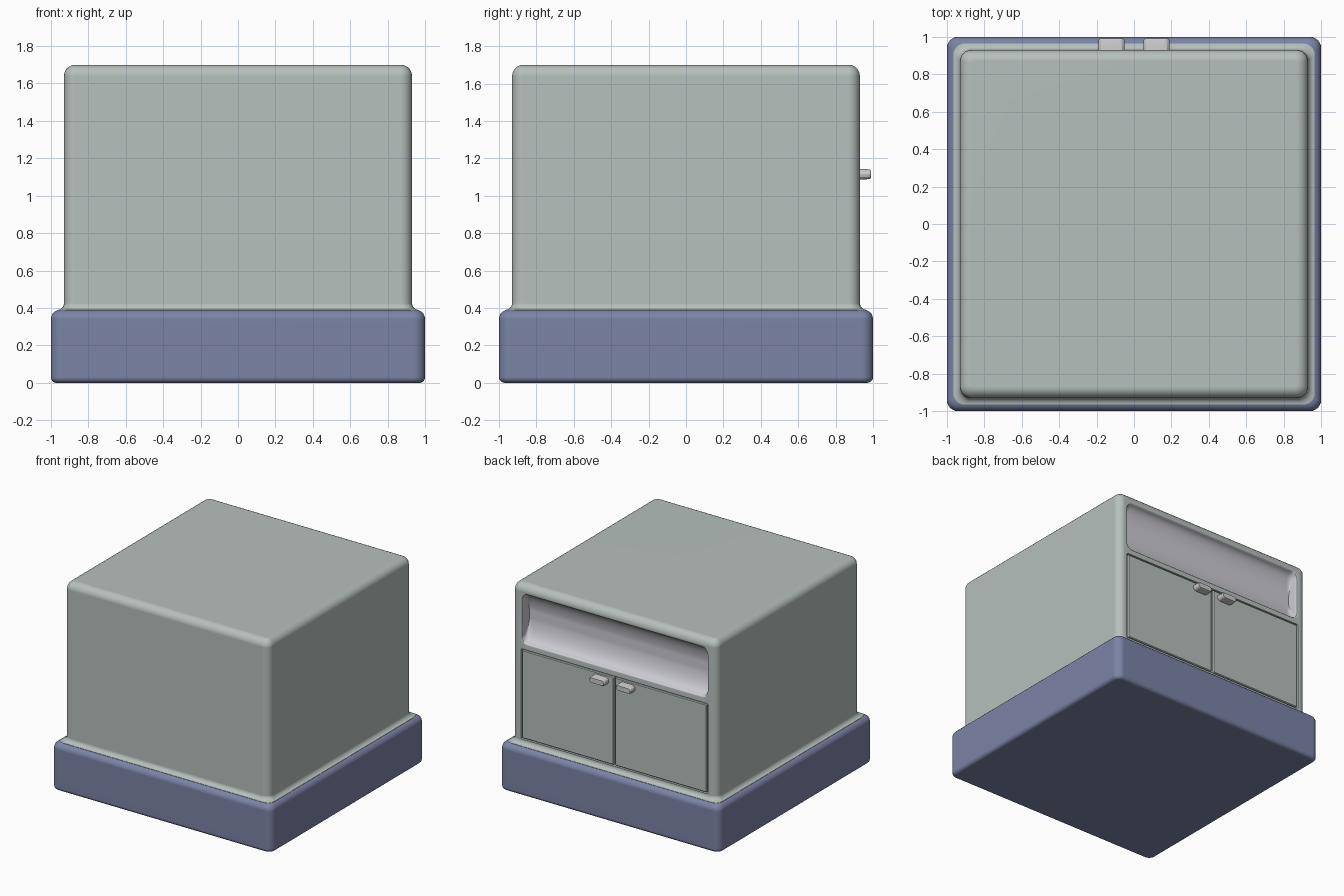
import bpy, bmesh
from math import pi, sin, cos, radians
from mathutils import Matrix

if "Cube" in bpy.data.objects:
    bpy.data.objects.remove(bpy.data.objects["Cube"])


def material(name, rgb):
    m = bpy.data.materials.new(name)
    m.diffuse_color = (*rgb, 1)
    m.use_nodes = True
    m.node_tree.nodes["Principled BSDF"].inputs["Base Color"].default_value = m.diffuse_color
    return m


def ring(hw, hh, r, seg):
    """Points of a rounded rectangle with half sizes hw, hh and corner radius r."""
    pts = []
    for k, (sx, sy) in enumerate([(1, 1), (-1, 1), (-1, -1), (1, -1)]):
        for i in range(seg + 1):
            a = (k + i / seg) * pi / 2
            pts.append((sx * (hw - r) + r * cos(a), sy * (hh - r) + r * sin(a)))
    return pts


def loft(name, rings, mat=None, matrix=Matrix(), seg=6):
    """Solid through rounded rectangles given as (half width, half height, radius, depth)."""
    bm = bmesh.new()
    loops = [[bm.verts.new((x, y, d)) for x, y in ring(hw, hh, r, seg)]
             for hw, hh, r, d in rings]
    n = len(loops[0])
    for a, b in zip(loops, loops[1:]):
        for i in range(n):
            j = (i + 1) % n
            bm.faces.new((a[i], a[j], b[j], b[i]))
    bm.faces.new(loops[0])
    bm.faces.new(loops[-1])
    bm.transform(matrix)
    bmesh.ops.recalc_face_normals(bm, faces=bm.faces)
    me = bpy.data.meshes.new(name)
    bm.to_mesh(me)
    bm.free()
    ob = bpy.data.objects.new(name, me)
    bpy.context.collection.objects.link(ob)
    if mat:
        me.materials.append(mat)
    return ob


def activate(ob):
    bpy.ops.object.select_all(action='DESELECT')
    ob.select_set(True)
    bpy.context.view_layer.objects.active = ob


def smooth(ob, angle=40):
    activate(ob)
    bpy.ops.object.shade_smooth_by_angle(angle=radians(angle))
    ob.modifiers.new("even_shading", 'WEIGHTED_NORMAL').keep_sharp = True


def cut(ob, cutter):
    mod = ob.modifiers.new("cut", 'BOOLEAN')
    mod.object = cutter
    mod.solver = 'EXACT'
    mod.material_mode = 'TRANSFER'
    activate(ob)
    bpy.ops.object.modifier_apply(modifier=mod.name)
    bpy.data.objects.remove(cutter)


def on_back(x, z):
    """Local depth runs into the back face, starting at y = 0.93."""
    return Matrix.Translation((x, 0.93, z)) @ Matrix.Rotation(pi / 2, 4, 'X')


shell = material("shell_green_grey", (0.47, 0.53, 0.51))
blue = material("base_blue", (0.20, 0.23, 0.38))
grey = material("niche_grey", (0.6, 0.6, 0.65))

# Base plinth with rounded edges
quarter = [i * pi / 10 for i in range(6)]
rings = [(0.97 + 0.03 * sin(a), 0.97 + 0.03 * sin(a), 0.03 + 0.03 * sin(a), 0.03 - 0.03 * cos(a))
         for a in quarter]
rings += [(0.95 + 0.05 * cos(a), 0.95 + 0.05 * cos(a), 0.02 + 0.04 * cos(a), 0.34 + 0.05 * sin(a))
          for a in quarter]
smooth(loft("base", rings, blue))

# Cabinet body: flared foot, straight walls, rounded top
rings = [(0.965, 0.965, 0.06, 0.38)]
rings += [(0.965 - 0.035 * sin(a), 0.965 - 0.035 * sin(a), 0.06, 0.425 - 0.035 * cos(a))
          for a in quarter]
rings += [(0.87 + 0.06 * cos(a), 0.87 + 0.06 * cos(a), 0.01 + 0.05 * cos(a), 1.64 + 0.06 * sin(a))
          for a in quarter]
body = loft("cabinet_body", rings, shell)

# Curved niche with softened rim, and shallow door opening
rings = [(0.87, 0.225, 0.07, -0.02), (0.855, 0.21, 0.06, 0), (0.845, 0.203, 0.055, 0.006)]
for i in range(1, 11):
    a = radians(8 * i)
    h = 0.2 * cos(a)
    rings.append((0.84, h, min(0.05, h * 0.3), 0.01 + 0.09 * sin(a)))
cut(body, loft("niche_cutter", rings, grey, on_back(0, 1.42)))
cut(body, loft("door_cutter", [(0.85, 0.37, 0.008, -0.02), (0.85, 0.37, 0.008, 0.03)],
               shell, on_back(0, 0.8), 2))
smooth(body)

# Pair of doors and their handles
for side, s in (("left", 1), ("right", -1)):
    door = loft(side + "_door", [(0.41, 0.356, 0.006, -0.001), (0.416, 0.362, 0.008, 0.005),
                                 (0.416, 0.362, 0.008, 0.032)], shell, on_back(s * 0.423, 0.8), 2)
    smooth(door, 30)
    handle = loft(side + "_handle", [(0.07, 0.029, 0.028, 0.005), (0.07, 0.026, 0.025, -0.05),
                                     (0.064, 0.02, 0.019, -0.06)],
                  None, on_back(s * 0.12, 1.115), 3)
    smooth(handle, 30)
